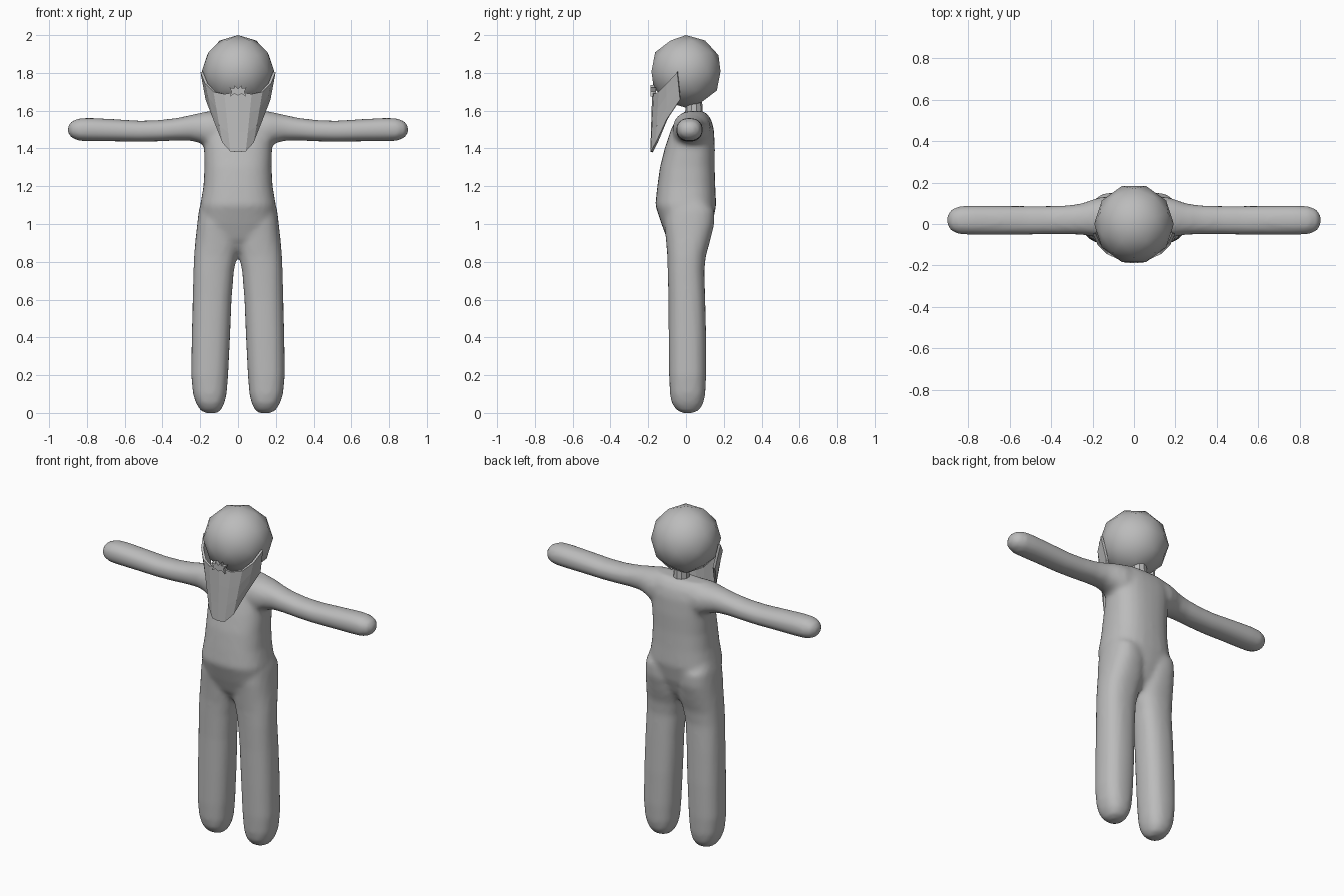
import bpy, bmesh, math
from mathutils import Matrix

gray = bpy.data.materials.new("plain_gray")
gray.diffuse_color = (0.5, 0.5, 0.5, 1)


def finish(bm, name, smooth=True):
    bmesh.ops.recalc_face_normals(bm, faces=bm.faces)
    for f in bm.faces:
        f.smooth = smooth
    me = bpy.data.meshes.new(name)
    bm.to_mesh(me)
    bm.free()
    me.materials.append(gray)
    ob = bpy.data.objects.new(name, me)
    bpy.context.collection.objects.link(ob)
    return ob


def loft(bm, rings, place, power=2.0, n=28):
    """Rings are (position, a_min, a_max, b_min, b_max), skinned and capped."""
    loops = []
    for p, a0, a1, b0, b1 in rings:
        loop = []
        for i in range(n):
            t = 2 * math.pi * i / n
            c, s = math.cos(t), math.sin(t)
            a = (a0 + a1) / 2 + (a1 - a0) / 2 * math.copysign(abs(c) ** (2 / power), c)
            b = (b0 + b1) / 2 + (b1 - b0) / 2 * math.copysign(abs(s) ** (2 / power), s)
            loop.append(bm.verts.new(place(p, a, b)))
        loops.append(loop)
    for l0, l1 in zip(loops, loops[1:]):
        for i in range(n):
            j = (i + 1) % n
            bm.faces.new((l0[i], l0[j], l1[j], l1[i]))
    bm.faces.new(loops[0])
    bm.faces.new(loops[-1])


body = bmesh.new()

# torso
loft(body, [
    (0.86, -0.12, 0.12, -0.06, 0.07), (0.92, -0.18, 0.18, -0.10, 0.11),
    (1.00, -0.20, 0.20, -0.13, 0.14), (1.10, -0.20, 0.20, -0.163, 0.16),
    (1.20, -0.183, 0.183, -0.152, 0.155), (1.30, -0.178, 0.178, -0.138, 0.152),
    (1.40, -0.18, 0.18, -0.113, 0.153), (1.50, -0.19, 0.19, -0.08, 0.148),
    (1.55, -0.19, 0.19, -0.055, 0.135), (1.58, -0.18, 0.18, -0.03, 0.115),
    (1.598, -0.15, 0.15, 0.0, 0.09)], lambda p, a, b: (a, b, p), 2.5)

for s in (-1, 1):
    # legs
    loft(body, [
        (0.0, 0.11, 0.175, -0.02, 0.04), (0.015, 0.09, 0.20, -0.05, 0.07),
        (0.05, 0.072, 0.222, -0.075, 0.092), (0.10, 0.06, 0.238, -0.085, 0.102),
        (0.20, 0.052, 0.248, -0.09, 0.107), (0.40, 0.042, 0.245, -0.092, 0.107),
        (0.60, 0.034, 0.24, -0.093, 0.102), (0.75, 0.022, 0.236, -0.097, 0.097),
        (0.83, 0.005, 0.233, -0.099, 0.105), (0.90, -0.01, 0.227, -0.105, 0.125),
        (1.00, 0.0, 0.216, -0.115, 0.15), (1.07, 0.02, 0.208, -0.11, 0.15),
        (1.12, 0.06, 0.195, -0.07, 0.11)], lambda p, a, b: (s * a, b, p), 2.4)
    # arms
    loft(body, [
        (0.08, -0.07, 0.135, 1.40, 1.597), (0.16, -0.07, 0.13, 1.405, 1.597),
        (0.20, -0.06, 0.118, 1.428, 1.588), (0.25, -0.052, 0.10, 1.441, 1.577),
        (0.32, -0.05, 0.09, 1.442, 1.562), (0.42, -0.05, 0.087, 1.437, 1.55),
        (0.52, -0.052, 0.087, 1.435, 1.547), (0.65, -0.052, 0.088, 1.437, 1.555),
        (0.78, -0.052, 0.089, 1.438, 1.562), (0.84, -0.05, 0.086, 1.44, 1.56),
        (0.88, -0.035, 0.072, 1.455, 1.545), (0.897, -0.01, 0.045, 1.475, 1.525),
        (0.902, 0.005, 0.03, 1.49, 1.51)], lambda p, a, b: (s * p, a, b), 2.2)

# fuse the limbs and torso into one soft skin
ob = finish(body, "body")
rm = ob.modifiers.new("fuse", 'REMESH')
rm.mode = 'VOXEL'
rm.voxel_size = 0.014
rm.use_smooth_shade = True
sm = ob.modifiers.new("soften", 'SMOOTH')
sm.factor = 0.5
sm.iterations = 6

# head
bm = bmesh.new()
bmesh.ops.create_icosphere(bm, subdivisions=2, radius=0.192,
                           matrix=Matrix.Translation((0, 0, 1.808)) @ Matrix.Rotation(math.pi / 2, 4, 'Z'))
finish(bm, "head")

# neck
bm = bmesh.new()
bmesh.ops.create_cone(bm, cap_ends=True, segments=10, radius1=0.05, radius2=0.042, depth=0.14,
                      matrix=Matrix.Translation((0, 0.042, 1.60)))
neck = finish(bm, "neck", False)

# beard: a curved sheet between an upper and a lower edge
upper = [(0.192, -0.045, 1.805), (0.168, -0.10, 1.745), (0.125, -0.14, 1.70),
         (0.07, -0.165, 1.688), (0, -0.172, 1.70)]
lower = [(0.165, -0.03, 1.66), (0.125, -0.10, 1.555), (0.078, -0.155, 1.43),
         (0.04, -0.18, 1.385), (0, -0.182, 1.38)]


def both(edge):
    return [(-x, y, z) for x, y, z in edge] + [p for p in reversed(edge[:-1])]


bm = bmesh.new()
rows = []
for k in range(4):
    t = k / 3
    rows.append([bm.verts.new([u[i] * (1 - t) + l[i] * t for i in range(3)])
                 for u, l in zip(both(upper), both(lower))])
for r0, r1 in zip(rows, rows[1:]):
    for i in range(len(r0) - 1):
        bm.faces.new((r0[i], r0[i + 1], r1[i + 1], r1[i]))
beard = finish(bm, "beard", False)
so = beard.modifiers.new("thickness", 'SOLIDIFY')
so.thickness = 0.014
so.offset = 0

# moustache: a small pointed bow
half = [(0, 1.715), (0.018, 1.735), (0.02, 1.718), (0.045, 1.722),
        (0.034, 1.702), (0.042, 1.675), (0.018, 1.69), (0, 1.68)]
outline = half + [(-x, z) for x, z in reversed(half[1:-1])]
bm = bmesh.new()
face = bm.faces.new([bm.verts.new((x, -0.188, z)) for x, z in outline])
ext = bmesh.ops.extrude_face_region(bm, geom=[face])
bmesh.ops.translate(bm, vec=(0, 0.03, 0),
                    verts=[v for v in ext["geom"] if isinstance(v, bmesh.types.BMVert)])
finish(bm, "moustache", False)
